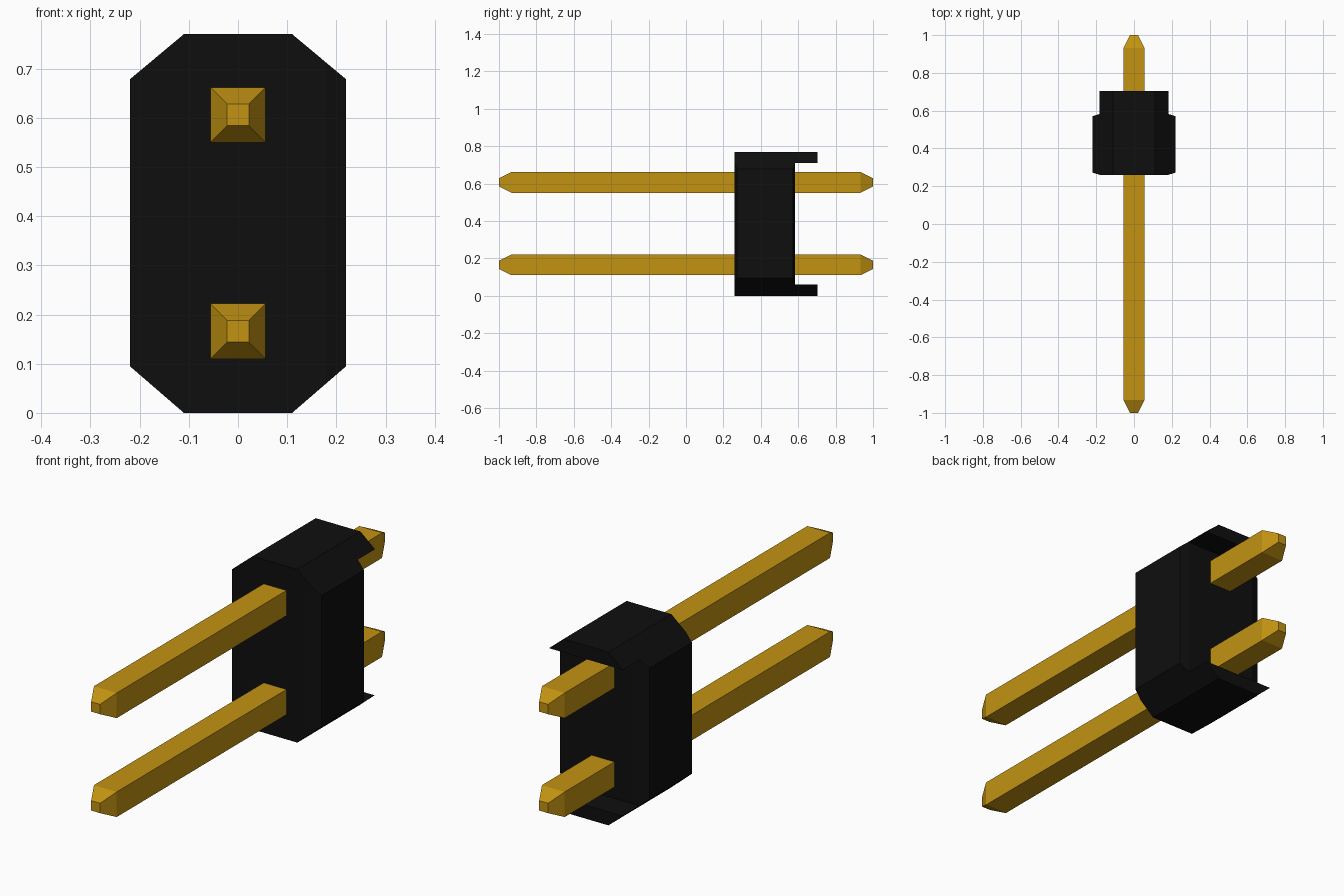
import bpy
import bmesh
from mathutils import Vector

old = bpy.data.objects.get("Cube")
if old:
    bpy.data.objects.remove(old, do_unlink=True)


def material(name, color, metallic, roughness):
    mat = bpy.data.materials.new(name)
    mat.use_nodes = True
    mat.diffuse_color = (*color, 1)
    shader = mat.node_tree.nodes["Principled BSDF"]
    shader.inputs["Base Color"].default_value = (*color, 1)
    shader.inputs["Metallic"].default_value = metallic
    shader.inputs["Roughness"].default_value = roughness
    return mat


black = material("black plastic", (0.0045, 0.0045, 0.0045), 0, 0.6)
gold = material("gold metal", (0.54, 0.29, 0.006), 0, 0.4)


def loft(sections):
    """Skin a list of (y, outline) sections, outlines being (x, z) points."""
    bm = bmesh.new()
    rings = [[bm.verts.new((x, y, z)) for x, z in outline] for y, outline in sections]
    for a, b in zip(rings, rings[1:]):
        for i in range(len(a)):
            j = (i + 1) % len(a)
            bm.faces.new((a[i], a[j], b[j], b[i]))
    bm.faces.new(rings[0])
    bm.faces.new(rings[-1])
    bmesh.ops.recalc_face_normals(bm, faces=bm.faces)
    return bm


def slice_off(bm, point, normal):
    """Remove what lies beyond a plane and close the cut."""
    geom = bm.verts[:] + bm.edges[:] + bm.faces[:]
    cut = bmesh.ops.bisect_plane(bm, geom=geom, plane_co=Vector(point),
                                 plane_no=Vector(normal), clear_outer=True)
    edges = [e for e in cut["geom_cut"] if isinstance(e, bmesh.types.BMEdge)]
    bmesh.ops.holes_fill(bm, edges=edges)


def finish(bm, name, mat):
    bmesh.ops.recalc_face_normals(bm, faces=bm.faces)
    mesh = bpy.data.meshes.new(name)
    bm.to_mesh(mesh)
    bm.free()
    mesh.materials.append(mat)
    obj = bpy.data.objects.new(name, mesh)
    bpy.context.collection.objects.link(obj)
    return obj


# Housing dimensions and its octagonal outline
HEIGHT, FRONT, BACK, LIP_END, LIP = 0.77, 0.26, 0.583, 0.703, 0.06
half = [(0.11, 0), (0.22, 0.095), (0.22, HEIGHT - 0.092), (0.11, HEIGHT)]
octagon = half + [(-x, z) for x, z in reversed(half)]

# Housing body with shallow bevels along its upright edges
body = loft([(FRONT, octagon), (BACK, octagon)])
for side in (-1, 1):
    slice_off(body, (side * 0.18, FRONT, 0), (side * 0.012, -0.04, 0))
    slice_off(body, (side * 0.18, BACK, 0), (side * 0.012, 0.04, 0))
finish(body, "housing_body", black)

# Lips at the back, above and below
for name, z, up in (("lower_lip", LIP, 1), ("upper_lip", HEIGHT - LIP, -1)):
    lip = loft([(BACK, octagon), (LIP_END, octagon)])
    slice_off(lip, (0, 0, z), (0, 0, up))
    finish(lip, name, black)


# Square pins with tapered ends
def square(z, r):
    return [(-r, z - r), (r, z - r), (r, z + r), (-r, z + r)]


for name, z in (("lower_pin", 0.166), ("upper_pin", 0.606)):
    pin = loft([(-1, square(z, 0.022)), (-0.932, square(z, 0.056)),
                (0.932, square(z, 0.056)), (1, square(z, 0.022))])
    finish(pin, name, gold)
